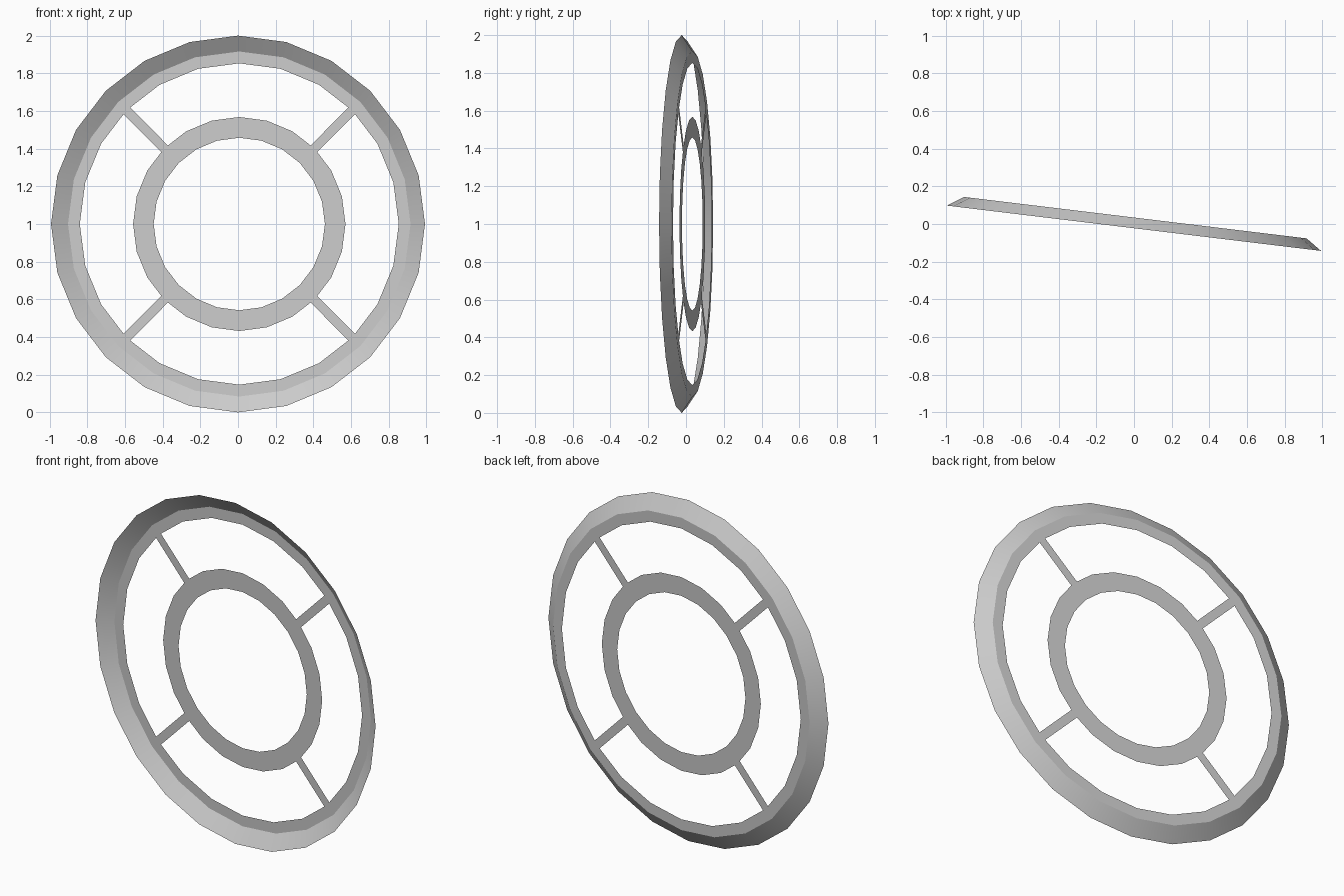
import bpy, bmesh
from math import sin, cos, tan, pi, radians

if "Cube" in bpy.data.objects:
    bpy.data.objects.remove(bpy.data.objects["Cube"])

SIDES = 24
TILT = radians(-6.9)
DEPTH = 0.0565
CENTRE = (0.0, -0.0225, 1.0)


def finish(name, bm):
    mesh = bpy.data.meshes.new(name)
    bm.to_mesh(mesh)
    bm.free()
    ob = bpy.data.objects.new(name, mesh)
    bpy.context.collection.objects.link(ob)
    ob.location = CENTRE
    ob.rotation_euler = (0, 0, TILT)
    return ob


def lathe(name, profile):
    """Sweep (radius, depth) points around the wheel axis."""
    bm = bmesh.new()
    rings = [[bm.verts.new((r * sin(2 * pi * i / SIDES), y, r * cos(2 * pi * i / SIDES)))
              for i in range(SIDES)] for r, y in profile]
    for a, b in zip(rings, rings[1:]):
        for i in range(SIDES):
            j = (i + 1) % SIDES
            bm.faces.new((a[i], b[i], b[j], a[j]))
    bmesh.ops.recalc_face_normals(bm, faces=bm.faces)
    return finish(name, bm)


# Flared outer rim with a flat inner flange
rim = lathe("outer_rim", [(1.0, 0.0), (0.916, DEPTH), (0.853, DEPTH)])
bpy.context.view_layer.objects.active = rim
rim.select_set(True)
bpy.ops.object.shade_smooth_by_angle(angle=radians(30))

# Flat inner ring
lathe("inner_ring", [(0.568, DEPTH), (0.458, DEPTH)])

# Four flat diagonal spokes, ends shaped to meet the ring corners
bm = bmesh.new()
r0, r1, w = 0.568, 0.853, 0.025
drop = w * tan(pi / SIDES)
outline = [(r0, 0), (r0 - drop, -w), (r1 - drop, -w), (r1, 0), (r1 - drop, w), (r0 - drop, w)]
for k in range(4):
    a = pi / 4 + k * pi / 2
    bm.faces.new([bm.verts.new((r * cos(a) - s * sin(a), DEPTH, r * sin(a) + s * cos(a)))
                  for r, s in outline])
finish("spokes", bm)
